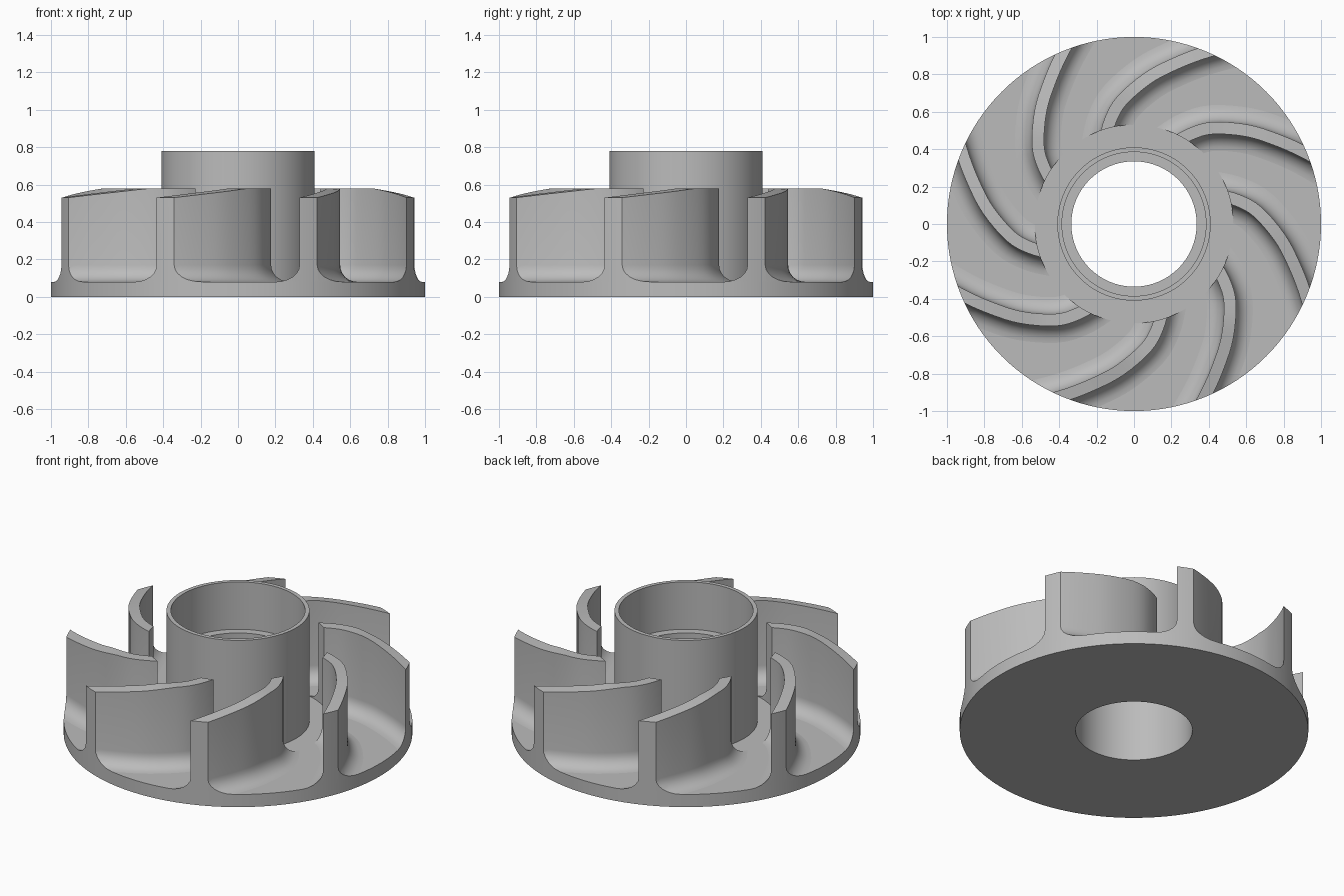
import bpy, bmesh, math
from mathutils import Vector

if "Cube" in bpy.data.objects:
    bpy.data.objects.remove(bpy.data.objects["Cube"])

SEG = 128
BLADES = 8
FLOOR = 0.08

grey = bpy.data.materials.new("light_grey")
grey.use_nodes = True
grey.diffuse_color = (0.5, 0.5, 0.5, 1)
grey.node_tree.nodes["Principled BSDF"].inputs["Base Color"].default_value = (0.5, 0.5, 0.5, 1)


def add_object(name, bm):
    bmesh.ops.recalc_face_normals(bm, faces=bm.faces)
    mesh = bpy.data.meshes.new(name)
    bm.to_mesh(mesh)
    bm.free()
    mesh.materials.append(grey)
    obj = bpy.data.objects.new(name, mesh)
    bpy.context.collection.objects.link(obj)
    return obj


def smooth(obj):
    bpy.ops.object.select_all(action='DESELECT')
    obj.select_set(True)
    bpy.context.view_layer.objects.active = obj
    bpy.ops.object.shade_smooth_by_angle(angle=math.radians(30))


def lathe(name, profile):
    """Revolve a closed (radius, height) outline around z."""
    bm = bmesh.new()
    rings = []
    for i in range(SEG):
        a = math.tau * i / SEG
        rings.append([bm.verts.new((r * math.cos(a), r * math.sin(a), z)) for r, z in profile])
    n = len(profile)
    for i in range(SEG):
        a, b = rings[i], rings[(i + 1) % SEG]
        for j in range(n):
            k = (j + 1) % n
            bm.faces.new((a[j], b[j], b[k], a[k]))
    return add_object(name, bm)


def spline(points, steps):
    """Smooth path through the points, leaving out the two end guides."""
    out = []
    for p0, p1, p2, p3 in zip(points, points[1:], points[2:], points[3:]):
        for s in range(steps):
            t = s / steps
            out.append(0.5 * (2 * p1 + (p2 - p0) * t + (2 * p0 - 5 * p1 + 4 * p2 - p3) * t * t
                              + (3 * p1 - p0 - 3 * p2 + p3) * t ** 3))
    out.append(points[-2])
    return out


# Base plate and hub with stepped bore
hub = lathe("base_plate_and_hub", [
    (0.335, 0), (1, 0), (1, FLOOR), (0.53, FLOOR), (0.41, FLOOR),
    (0.41, 0.78), (0.385, 0.78), (0.385, 0.48), (0.335, 0.48)])
smooth(hub)

# One curved blade, flared into the plate by a round fillet
path = spline([Vector(p) for p in (
    (0.02, 0.24), (0.1, 0.34), (0.2, 0.42), (0.3, 0.48), (0.42, 0.513), (0.6, 0.5),
    (0.75, 0.455), (0.9, 0.39), (1.05, 0.305), (1.2, 0.21))], 4)
half, fillet, arc = 0.0325, 0.09, 6
side = [(half + fillet, FLOOR - 0.005)]
for i in range(arc + 1):
    a = math.pi / 2 * i / arc
    side.append((half + fillet * (1 - math.sin(a)), FLOOR + fillet * (1 - math.cos(a))))
side.append((half, None))
section = side + [(-w, z) for w, z in reversed(side)]


def blade_top(r):
    return 0.58 - 0.05 * max(0, r - 0.72) / 0.28


bm = bmesh.new()
rows = []
for i, p in enumerate(path):
    d = (path[min(i + 1, len(path) - 1)] - path[max(i - 1, 0)]).normalized()
    normal = Vector((-d.y, d.x))
    row = []
    for w, z in section:
        q = p + normal * w
        row.append(bm.verts.new((q.x, q.y, blade_top(q.length) if z is None else z)))
    rows.append(row)
for a, b in zip(rows, rows[1:]):
    for j in range(len(section)):
        k = (j + 1) % len(section)
        bm.faces.new((a[j], b[j], b[k], a[k]))
bm.faces.new(rows[0])
bm.faces.new(rows[-1])
blade = add_object("blade_1", bm)

# Trim the blade to the ring between hub clearance and rim
ring = lathe("blade_trim_ring", [(0.53, -0.2), (1, -0.2), (1, 1), (0.53, 1)])
ring.hide_render = True
trim = blade.modifiers.new("trim", 'BOOLEAN')
trim.operation = 'INTERSECT'
trim.solver = 'EXACT'
trim.object = ring
bpy.ops.object.select_all(action='DESELECT')
blade.select_set(True)
bpy.context.view_layer.objects.active = blade
bpy.ops.object.modifier_apply(modifier=trim.name)
bpy.data.objects.remove(ring)
smooth(blade)

# Repeat the blade around the axis
for i in range(1, BLADES):
    copy = blade.copy()
    copy.name = "blade_%d" % (i + 1)
    copy.rotation_euler.z = math.tau * i / BLADES
    bpy.context.collection.objects.link(copy)
